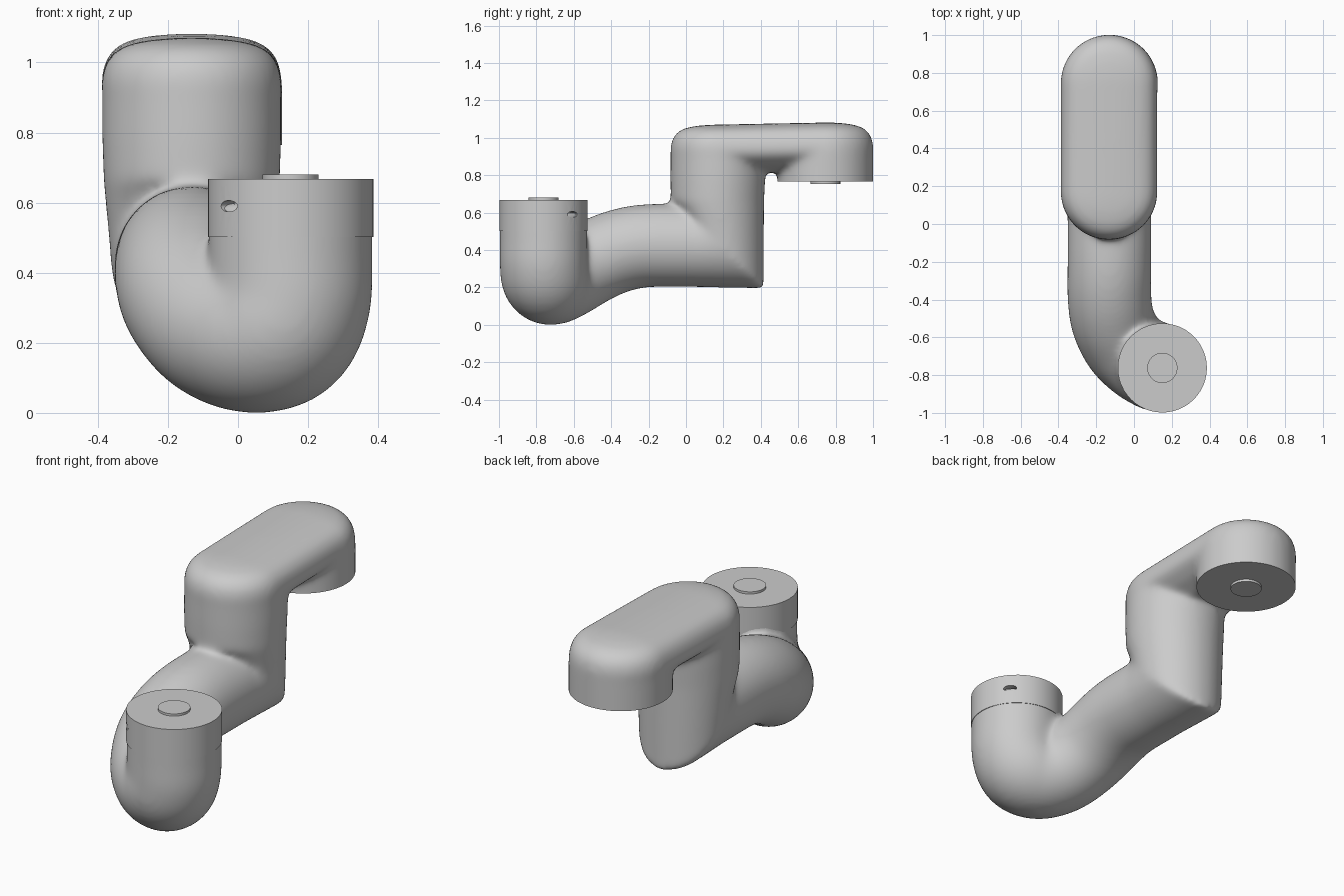
import bpy, bmesh, math
from mathutils import Vector, Matrix

if "Cube" in bpy.data.objects:
    bpy.data.objects.remove(bpy.data.objects["Cube"])

N = 48
CAP = Vector((0.15, -0.762, 0))      # axis of the front joint
END = Vector((-0.13, 0.745, 0))      # axis of the rear joint


def add_loft(bm, rings):
    """Skin a list of equal-length point rings and close both ends."""
    vs = [[bm.verts.new(p) for p in ring] for ring in rings]
    n = len(vs[0])
    for a, b in zip(vs, vs[1:]):
        for i in range(n):
            bm.faces.new((a[i], a[(i + 1) % n], b[(i + 1) % n], b[i]))
    bm.faces.new(vs[0][::-1])
    bm.faces.new(vs[-1])


def ring(c, u, v):
    c, u, v = Vector(c), Vector(u), Vector(v)
    return [c + u * math.cos(a) + v * math.sin(a)
            for a in (2 * math.pi * i / N for i in range(N))]


def flat_ring(c, r, z):
    return ring((c.x, c.y, z), (r, 0, 0), (0, r, 0))


def stadium(inset, z):
    """Pill outline of the upper arm at height z."""
    r, pts = 0.257 - inset, []
    for i in range(N):
        a = 2 * math.pi * (i + 0.5) / N
        back = math.sin(a) > 0
        pts.append(Vector((-0.132 + r * math.cos(a),
                           (0.745 if back else 0.173) + r * math.sin(a),
                           z if back else z - 0.012)))
    return pts


def spline(keys, steps=6):
    """Catmull-Rom samples through (x, y, z, radius) keys."""
    k = [Vector(p) for p in keys]
    k = [2 * k[0] - k[1]] + k + [2 * k[-1] - k[-2]]
    out = []
    for p0, p1, p2, p3 in zip(k, k[1:], k[2:], k[3:]):
        for s in range(steps):
            t = s / steps
            out.append(0.5 * (2 * p1 + (p2 - p0) * t + (2 * p0 - 5 * p1 + 4 * p2 - p3) * t * t
                              + (3 * p1 - p0 - 3 * p2 + p3) * t ** 3))
    return out + [k[-2]]


def make_object(name, bm):
    bmesh.ops.recalc_face_normals(bm, faces=bm.faces)
    me = bpy.data.meshes.new(name)
    bm.to_mesh(me)
    bm.free()
    ob = bpy.data.objects.new(name, me)
    bpy.context.collection.objects.link(ob)
    return ob


def finish(ob):
    """Apply modifiers and shade."""
    bpy.ops.object.select_all(action='DESELECT')
    ob.select_set(True)
    bpy.context.view_layer.objects.active = ob
    if ob.modifiers:
        bpy.ops.object.convert(target='MESH')
    bpy.ops.object.shade_smooth_by_angle(angle=math.radians(35))


def cut(ob, cutter):
    m = ob.modifiers.new("cut", 'BOOLEAN')
    m.operation, m.object, m.solver = 'DIFFERENCE', cutter, 'EXACT'
    cutter.hide_render = True


body = bmesh.new()

# Hooked lower tube, swept with a transported frame
path = spline([(0.15, -0.762, 0.60, 0.234), (0.15, -0.762, 0.45, 0.234),
               (0.147, -0.762, 0.33, 0.234), (0.11, -0.75, 0.25, 0.236),
               (0.03, -0.71, 0.228, 0.228), (-0.055, -0.63, 0.26, 0.223),
               (-0.113, -0.51, 0.33, 0.222), (-0.13, -0.38, 0.388, 0.222),
               (-0.13, -0.22, 0.422, 0.222), (-0.13, 0.05, 0.425, 0.222)])
pos = [p.xyz for p in path]
u = Vector((1, 0, 0))
rings = []
for i, p in enumerate(path):
    t = (pos[min(i + 1, len(pos) - 1)] - pos[max(i - 1, 0)]).normalized()
    u = (u - t * u.dot(t)).normalized()
    rings.append(ring(p.xyz, u * p.w, t.cross(u) * p.w))
add_loft(body, rings)

# Mitred lower elbow and upright column
add_loft(body, [ring((-0.13, -0.15, 0.425), (0.222, 0, 0), (0, 0, 0.223)),
                ring((-0.13, 0.05, 0.425), (0.222, 0, 0), (0, 0, 0.223)),
                ring((-0.13, 0.185, 0.425), (0.232, 0, 0), (0, -0.23, 0.23)),
                ring((-0.132, 0.168, 0.66), (0.252, 0, 0), (0, -0.25, 0)),
                ring((-0.132, 0.17, 0.78), (0.256, 0, 0), (0, -0.254, 0)),
                ring((-0.132, 0.173, 0.92), (0.256, 0, 0), (0, -0.256, 0))])

# Pill-shaped upper arm with rounded top edge and hollowed underside
add_loft(body, [stadium(i, z) for i, z in
                ((0.16, 0.82), (0.07, 0.86), (0.02, 0.90), (0, 0.93), (0, 0.965), (0.012, 1.01),
                 (0.04, 1.045), (0.085, 1.066), (0.15, 1.077), (0.22, 1.082))])

# Rear joint barrel
add_loft(body, [flat_ring(END, 0.257, 0.66), flat_ring(END, 0.257, 0.94)])

# Fuse and soften the body, then trim the barrel flat
arm = make_object("arm_body", body)
rm = arm.modifiers.new("fuse", 'REMESH')
rm.mode, rm.voxel_size = 'VOXEL', 0.0125
sm = arm.modifiers.new("soften", 'SMOOTH')
sm.factor, sm.iterations = 0.5, 30
bm = bmesh.new()
bmesh.ops.create_cube(bm, size=1, matrix=Matrix.LocRotScale(
    Vector((-0.13, 0.80, 0.665)), None, Vector((0.8, 0.70, 0.2))))
trim = make_object("barrel_trim_cutter", bm)
cut(arm, trim)
finish(arm)

# Front joint cap with two opposite oval holes
bm = bmesh.new()
add_loft(bm, [flat_ring(CAP, 0.236, 0.502), flat_ring(CAP, 0.236, 0.668)])
cap = make_object("front_joint_cap", bm)
bm = bmesh.new()
for s in (1, -1):
    d = Vector((0.75, 0.66, 0)) * s
    side = Vector((-d.y, d.x, 0)) * 0.035
    mid = CAP + Vector((0, 0, 0.59))
    add_loft(bm, [ring(mid + d * r, side, (0, 0, 0.016)) for r in (0.19, 0.27)])
holes = make_object("cap_hole_cutter", bm)
cut(cap, holes)
finish(cap)

# Small centre discs on both joints
for name, c, z0, z1 in (("front_disc", CAP, 0.66, 0.68), ("rear_disc", END, 0.752, 0.775)):
    bm = bmesh.new()
    add_loft(bm, [flat_ring(c, 0.08, z0), flat_ring(c, 0.08, z1)])
    finish(make_object(name, bm))

# Remove the used cutters
for ob in (trim, holes):
    bpy.data.objects.remove(ob)
